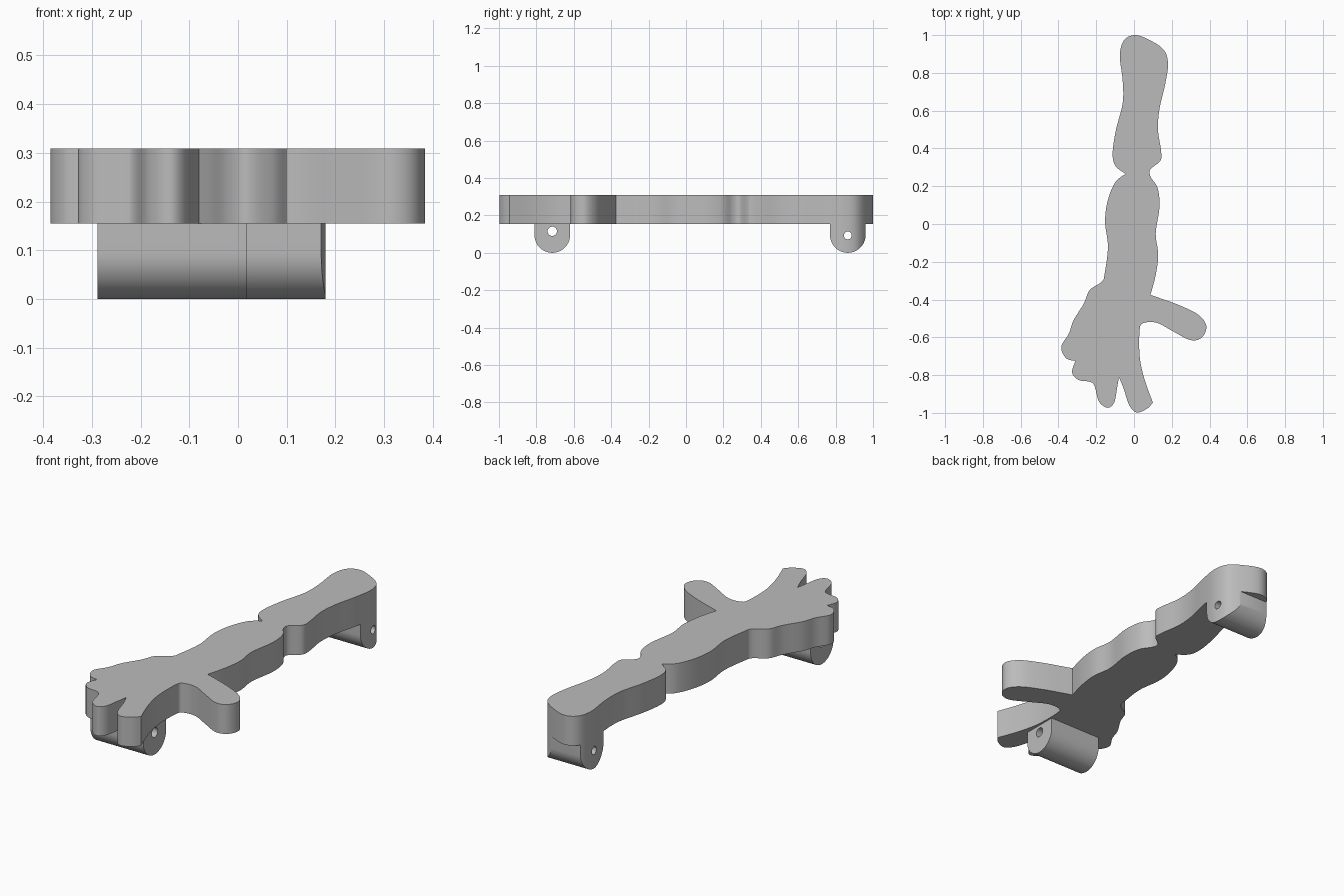
import bpy, bmesh, math
from mathutils import Vector

cube = bpy.data.objects.get("Cube")
if cube:
    bpy.data.objects.remove(cube, do_unlink=True)

PLATE_BOTTOM, PLATE_TOP = 0.155, 0.309
LUG_RADIUS = 0.095

grey = bpy.data.materials.new("plain grey")
grey.use_nodes = True
grey.diffuse_color = (0.5, 0.5, 0.5, 1)
grey.node_tree.nodes["Principled BSDF"].inputs["Base Color"].default_value = grey.diffuse_color

# Outline in runs, clockwise; each run starts at a sharp corner
forearm_left = [(-.045, .265), (-.1, .31), (-.113, .38), (-.095, .5), (-.06, .64),
                (-.06, .76), (-.075, .89), (-.055, .97), (0, 1), (.07, .98),
                (.155, .925), (.18, .85), (.165, .74), (.135, .61), (.127, .5),
                (.143, .39), (.14, .335), (.087, .29), (.088, .25), (.125, .19),
                (.135, .09), (.115, -.05), (.128, -.16), (.115, -.27)]
thumb = [(.087, -.375), (.13, -.39), (.24, -.43), (.34, -.48), (.383, -.54),
         (.36, -.6), (.3, -.615), (.21, -.57), (.12, -.523), (.05, -.525),
         (.03, -.56), (.03, -.7), (.055, -.82)]
first_finger = [(.1, -.945), (.07, -.977), (.015, -.998), (-.025, -.96), (-.055, -.87)]
middle_fingers = [(-.08, -.81), (-.09, -.87), (-.105, -.945), (-.14, -.973),
                  (-.185, -.94), (-.21, -.855), (-.235, -.835), (-.295, -.825),
                  (-.328, -.785)]
little_finger = [(-.31, -.725), (-.36, -.71), (-.385, -.65), (-.345, -.58),
                 (-.32, -.51), (-.265, -.42), (-.235, -.35), (-.17, -.305),
                 (-.155, -.26), (-.138, -.12), (-.153, .01), (-.14, .12), (-.1, .22)]
runs = [forearm_left, thumb, first_finger, middle_fingers, little_finger]


def smooth_run(points, steps=6):
    """Catmull-Rom curve through the points, without the last one."""
    p = [Vector(q) for q in points]
    p = [p[0]] + p + [p[-1]]
    out = []
    for a, b, c, d in zip(p, p[1:], p[2:], p[3:]):
        for i in range(steps):
            t = i / steps
            out.append(b + (c - a) * t / 2 + (a * 2 - b * 5 + c * 4 - d) * t * t / 2
                       + (b * 3 - a - c * 3 + d) * t ** 3 / 2)
    return out


def prism(name, base, offset):
    """Solid made by sweeping a closed polygon along an offset."""
    bm = bmesh.new()
    face = bm.faces.new([bm.verts.new(v) for v in base])
    swept = bmesh.ops.extrude_face_region(bm, geom=[face], use_keep_orig=True)
    moved = [g for g in swept["geom"] if isinstance(g, bmesh.types.BMVert)]
    bmesh.ops.translate(bm, verts=moved, vec=offset)
    bmesh.ops.recalc_face_normals(bm, faces=bm.faces)
    mesh = bpy.data.meshes.new(name)
    bm.to_mesh(mesh)
    bm.free()
    mesh.materials.append(grey)
    obj = bpy.data.objects.new(name, mesh)
    bpy.context.collection.objects.link(obj)
    return obj


def boolean(obj, cutter, operation):
    mod = obj.modifiers.new("cut", "BOOLEAN")
    mod.object, mod.operation, mod.solver = cutter, operation, "EXACT"
    bpy.context.view_layer.update()
    graph = bpy.context.evaluated_depsgraph_get()
    mesh = bpy.data.meshes.new_from_object(obj.evaluated_get(graph))
    obj.modifiers.clear()
    obj.data = mesh
    bpy.data.objects.remove(cutter, do_unlink=True)


def finish(obj):
    obj.data.shade_smooth()
    obj.data.set_sharp_from_angle(angle=math.radians(30))


def outline_prism(name, low, high):
    return prism(name, [(v.x, v.y, low) for v in outline], (0, 0, high - low))


def lug(name, x0, x1, y, hole_z, hole_radius):
    """Round-bottomed block along x with a bore through it."""
    arc = [math.pi + math.pi * i / 32 for i in range(33)]
    side = [(x0, y + LUG_RADIUS * math.cos(a), LUG_RADIUS * (1 + math.sin(a))) for a in arc]
    side += [(x0, y + LUG_RADIUS, PLATE_BOTTOM), (x0, y - LUG_RADIUS, PLATE_BOTTOM)]
    block = prism(name, side, (x1 - x0, 0, 0))
    turns = [math.tau * i / 24 for i in range(24)]
    bore = prism("bore_cutter", [(x0 - .1, y + hole_radius * math.cos(a),
                                  hole_z + hole_radius * math.sin(a)) for a in turns],
                 (x1 - x0 + .2, 0, 0))
    boolean(block, bore, "DIFFERENCE")
    return block


# Hand and forearm plate
outline = []
for run, following in zip(runs, runs[1:] + runs[:1]):
    outline += smooth_run(run + following[:1])
finish(outline_prism("hand_plate", PLATE_BOTTOM, PLATE_TOP))

# Lug under the fingers
finish(lug("front_lug", -.288, .018, -.715, .115, .025))

# Lug under the forearm, trimmed flush with the plate outline
back_lug = lug("back_lug", -.2, .3, .865, .093, .021)
boolean(back_lug, outline_prism("outline_cutter", -.1, .3), "INTERSECT")
finish(back_lug)
